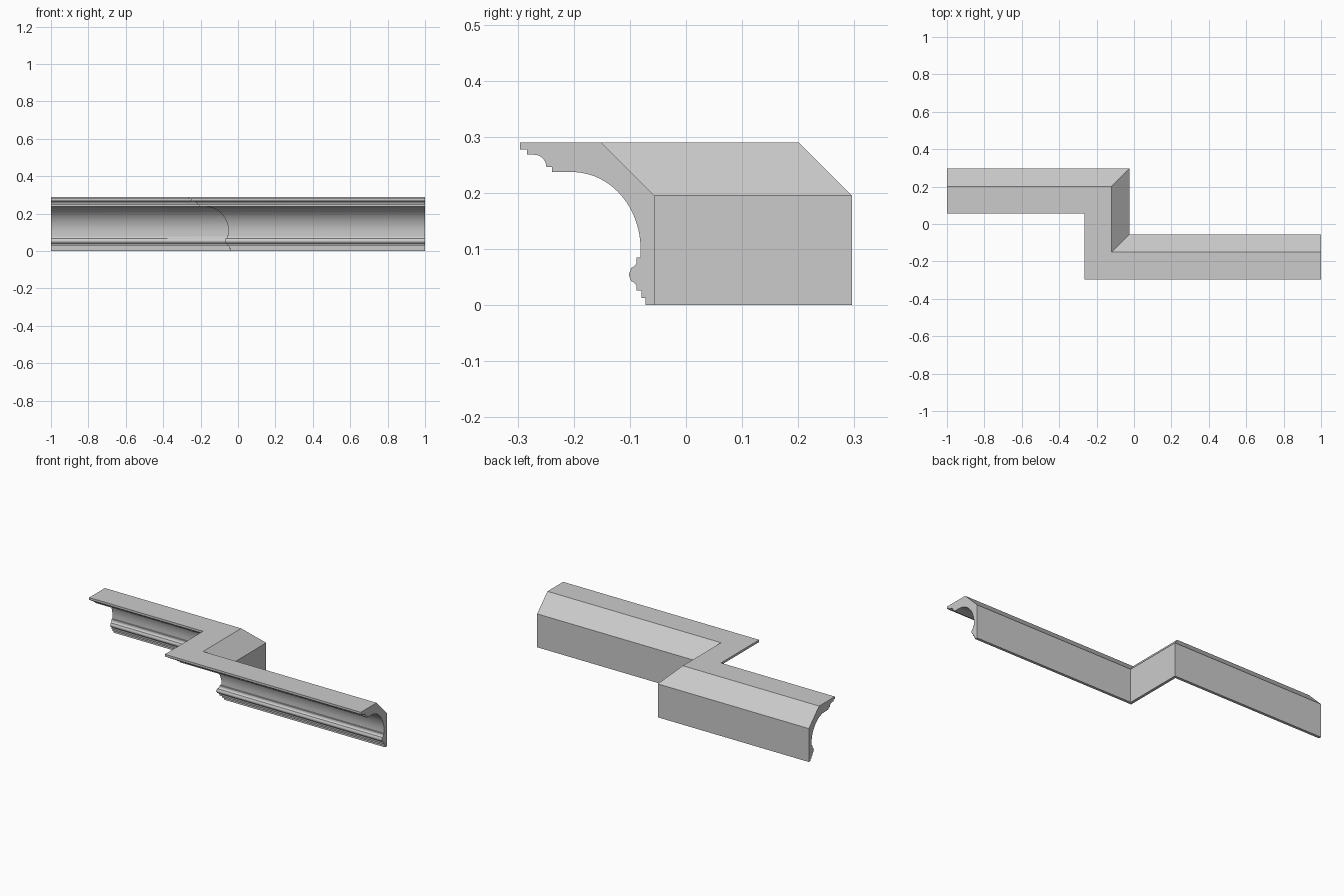
import bpy, bmesh, math

cube = bpy.data.objects.get("Cube")
if cube:
    bpy.data.objects.remove(cube, do_unlink=True)

mat = bpy.data.materials.new("plain grey")
mat.use_nodes = True
grey = (0.6, 0.6, 0.6, 1)
mat.diffuse_color = grey
mat.node_tree.nodes["Principled BSDF"].inputs["Base Color"].default_value = grey


def arc(cx, cz, rx, rz, start, end, steps):
    """Points along an elliptical arc, angles in degrees."""
    angles = [math.radians(start + (end - start) * i / steps) for i in range(steps + 1)]
    return [(cx + rx * math.cos(a), cz + rz * math.sin(a)) for a in angles]


# Cross-section: (distance forward of the wall, height)
profile = [(0, 0), (0, 0.195), (0.095, 0.29), (0.24, 0.29)]          # wall and sloped back
profile += [(0.24, 0.277), (0.227, 0.277), (0.227, 0.268)]            # top lip steps
profile += arc(0.215, 0.246, 0.022, 0.022, 90, 180, 8)                # small upper round
profile += [(0.183, 0.246), (0.183, 0.237)]
profile += arc(0.147, 0.1, 0.122, 0.137, 90, 180, 24)                 # large cove
profile += [(0.025, 0.085), (0.032, 0.085)]
profile += arc(0.046, 0.078, 0.014, 0.012, 180, 250, 5)               # small cove over bead
profile += arc(0.031, 0.054, 0.0145, 0.013, 30, -30, 6)               # bead
profile += arc(0.046, 0.031, 0.014, 0.012, 110, 180, 5)               # small cove under bead
profile += [(0.032, 0.026), (0.023, 0.026), (0.023, 0.013), (0.016, 0.013), (0.016, 0)]


def stations(d):
    """Mitred path corners, offset forward by d."""
    back, front, jog = 0.296 - d, -0.056 - d, -0.025 - d
    return [(-1, back), (jog, back), (jog, front), (1, front)]


# Sweep the cross-section along the stepped wall line
bm = bmesh.new()
rows = [[bm.verts.new((x, y, z)) for x, y in stations(d)] for d, z in profile]
for row, following in zip(rows, rows[1:] + rows[:1]):
    for s in range(3):
        bm.faces.new((row[s], row[s + 1], following[s + 1], following[s]))

# End caps
for s in (0, 3):
    bm.faces.new([row[s] for row in rows])
bmesh.ops.recalc_face_normals(bm, faces=bm.faces)

mesh = bpy.data.meshes.new("crown_moulding")
bm.to_mesh(mesh)
bm.free()
mesh.materials.append(mat)
moulding = bpy.data.objects.new("crown_moulding", mesh)
bpy.context.collection.objects.link(moulding)
bpy.context.view_layer.objects.active = moulding
moulding.select_set(True)
bpy.ops.object.shade_smooth_by_angle(angle=math.radians(30))
